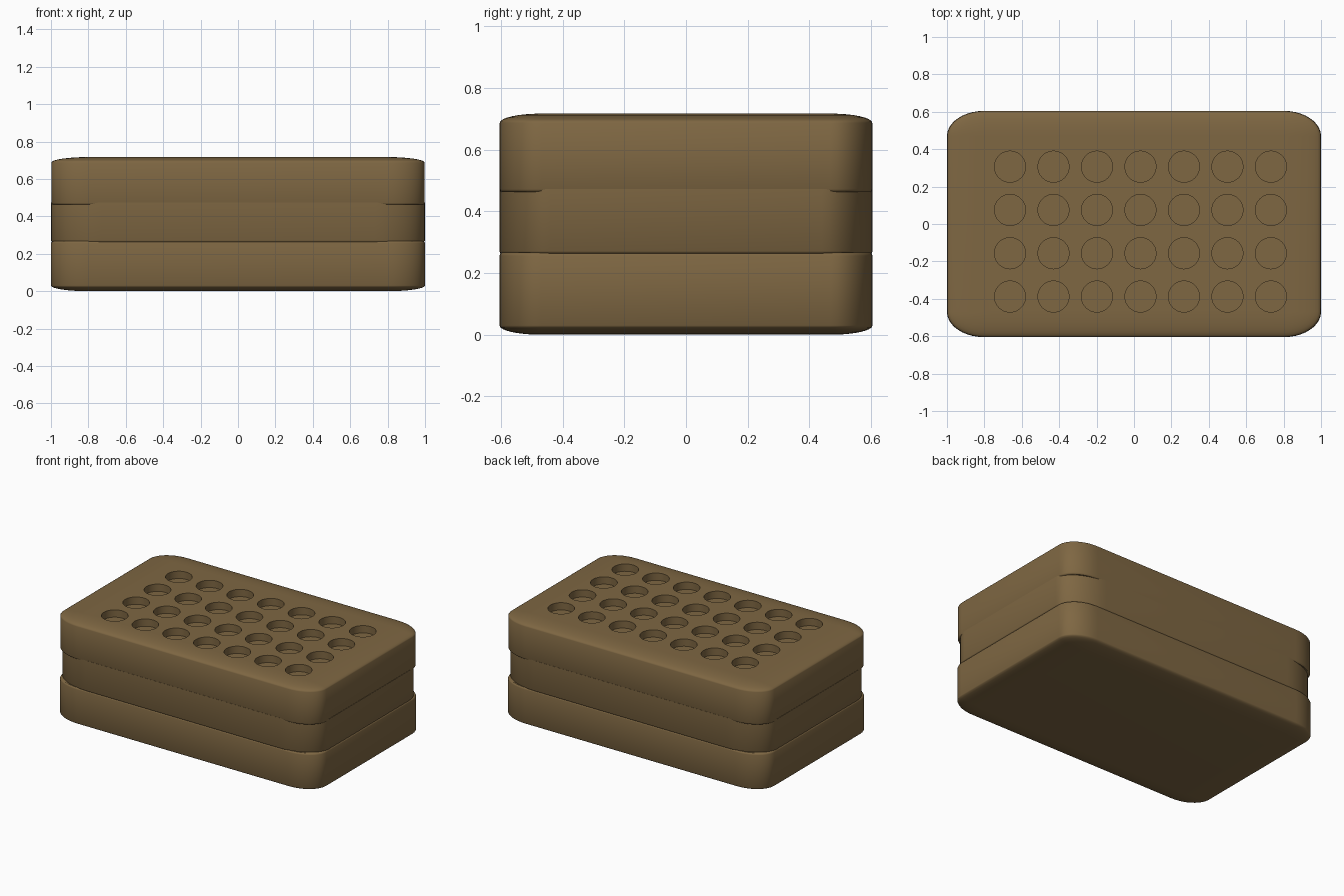
import bpy, bmesh
from math import sin, cos, pi

if "Cube" in bpy.data.objects:
    bpy.data.objects.remove(bpy.data.objects["Cube"])

mat = bpy.data.materials.new("tan_brown")
mat.diffuse_color = (0.21, 0.135, 0.055, 1)
mat.use_nodes = True
mat.node_tree.nodes["Principled BSDF"].inputs["Base Color"].default_value = mat.diffuse_color


def ring(hx, hy, rx, ry, k, z, seg=10):
    """Rounded rectangle; k scales the corner ellipse around its fixed centre."""
    pts = []
    for q in range(4):
        sx = 1 if q in (0, 3) else -1
        sy = 1 if q in (0, 1) else -1
        for i in range(seg + 1):
            a = (q + i / seg) * pi / 2
            pts.append((sx * (hx - rx) + k * rx * cos(a),
                        sy * (hy - ry) + k * ry * sin(a), z))
    return pts


def loft(name, hx, hy, rx, ry, profile):
    bm = bmesh.new()
    rows = [[bm.verts.new(p) for p in ring(hx, hy, rx, ry, k, z)] for z, k in profile]
    for a, b in zip(rows, rows[1:]):
        n = len(a)
        for i in range(n):
            j = (i + 1) % n
            bm.faces.new((a[i], a[j], b[j], b[i]))
    bm.faces.new(rows[0][::-1])
    bm.faces.new(rows[-1])
    bmesh.ops.remove_doubles(bm, verts=bm.verts, dist=1e-5)
    bmesh.ops.recalc_face_normals(bm, faces=bm.faces)
    return add_object(name, bm)


def add_object(name, bm):
    me = bpy.data.meshes.new(name)
    bm.to_mesh(me)
    bm.free()
    me.materials.append(mat)
    ob = bpy.data.objects.new(name, me)
    bpy.context.collection.objects.link(ob)
    return ob


def smooth(ob):
    bpy.ops.object.select_all(action='DESELECT')
    ob.select_set(True)
    bpy.context.view_layer.objects.active = ob
    bpy.ops.object.shade_smooth_by_angle(angle=0.6)


H, N = 0.717, 8
dome = [(sin(i / N * pi / 2), cos(i / N * pi / 2)) for i in range(N + 1)]
dome[-1] = (1, 0)

# Base tray: wide soft bottom edge, small rounded rim
base = loft("base", 1.0, 0.605, 0.2, 0.135,
            [(0.03 * (1 - s), c) for s, c in reversed(dome)]
            + [(0.256, 1), (0.262, 0.985), (0.267, 0.94)])

# Middle band: flush sides, rounder corners
band = loft("middle_band", 1.0, 0.605, 0.27, 0.165,
            [(0.261, 0.95), (0.265, 0.985), (0.271, 1), (0.473, 1)])

# Lid: wide soft top edge, small rounded lower edge
lid = loft("lid", 0.998, 0.604, 0.2, 0.135,
           [(0.462, 0.95), (0.466, 0.985), (0.472, 1)]
           + [(H - 0.03 * (1 - s), c) for s, c in dome])

# Grid of round holes in the lid
bm = bmesh.new()
for ix in range(7):
    for iy in range(4):
        made = bmesh.ops.create_cone(bm, cap_ends=True, segments=48, radius1=0.083,
                                     radius2=0.083, depth=0.12)
        bmesh.ops.translate(bm, verts=made["verts"],
                            vec=(-0.663 + 0.2325 * ix, -0.388 + 0.2315 * iy, H + 0.01))
cutter = add_object("hole_cutter", bm)
cutter.hide_render = True
cut = lid.modifiers.new("holes", 'BOOLEAN')
cut.operation = 'DIFFERENCE'
cut.solver = 'EXACT'
cut.object = cutter

# Apply the cut, then drop the cutter
dg = bpy.context.evaluated_depsgraph_get()
lid_mesh = bpy.data.meshes.new_from_object(lid.evaluated_get(dg))
lid.modifiers.clear()
lid.data = lid_mesh
bpy.data.objects.remove(cutter)

for ob in (base, band, lid):
    smooth(ob)
